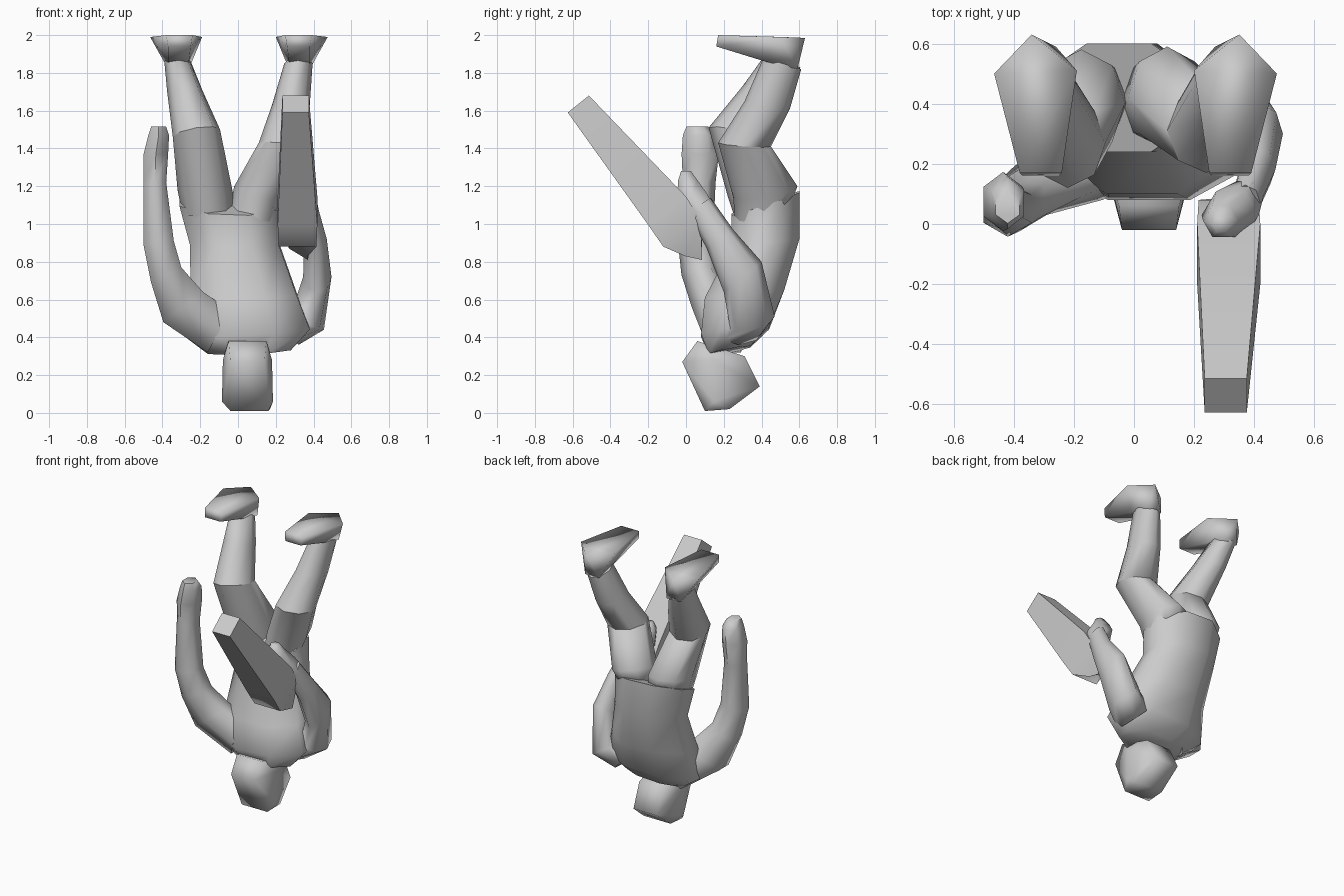
import bpy, bmesh
from math import sin, cos, pi, radians


def finish(name, bm, angle):
    bmesh.ops.recalc_face_normals(bm, faces=bm.faces[:])
    me = bpy.data.meshes.new(name)
    bm.to_mesh(me)
    bm.free()
    ob = bpy.data.objects.new(name, me)
    bpy.context.collection.objects.link(ob)
    bpy.ops.object.select_all(action='DESELECT')
    ob.select_set(True)
    bpy.context.view_layer.objects.active = ob
    bpy.ops.object.shade_smooth_by_angle(angle=radians(angle))
    return ob


def loft(name, rings, n=8, flat=False):
    """ring = x, y, z, half width, half depth, z rise along depth, z rise along width
    flat turns the section half a step so its sides face the axes"""
    bm = bmesh.new()
    loops = []
    ph, k = (pi / n, 1 / cos(pi / n)) if flat else (0, 1)
    for x, y, z, rx, ry, rz, kx in rings:
        loop = []
        for i in range(n):
            a = 2 * pi * i / n + ph
            c, s = k * cos(a), k * sin(a)
            loop.append(bm.verts.new((x + rx * c, y + ry * s, z + rz * s + kx * c)))
        loops.append(loop)
    for a, b in zip(loops, loops[1:]):
        for i in range(n):
            j = (i + 1) % n
            bm.faces.new((a[i], a[j], b[j], b[i]))
    bm.faces.new(loops[0])
    bm.faces.new(loops[-1])
    return finish(name, bm, 70)


def hull(name, pts):
    bm = bmesh.new()
    for p in pts:
        bm.verts.new(p)
    r = bmesh.ops.convex_hull(bm, input=bm.verts[:])
    junk = [v for v in set(r['geom_interior'] + r['geom_unused'])
            if isinstance(v, bmesh.types.BMVert)]
    if junk:
        bmesh.ops.delete(bm, geom=junk, context='VERTS')
    return finish(name, bm, 100)


# torso, upside down: shoulders low, pelvis high
loft("torso", [
    (0.06, 0.23, 0.33, 0.22, 0.11, 0.02, 0.01),
    (0.05, 0.26, 0.43, 0.33, 0.18, 0.02, 0.02),
    (0.03, 0.31, 0.63, 0.28, 0.21, 0.02, 0.00),
    (-0.02, 0.42, 0.90, 0.235, 0.18, 0.02, 0.00),
    (-0.05, 0.42, 1.11, 0.26, 0.18, 0.06, -0.01)], flat=True)

# head: side profile points with their left and right extents
profile = [(-0.02, 0.27, -0.04, 0.14), (0.10, 0.01, -0.04, 0.16),
           (0.23, 0.02, -0.04, 0.17), (0.39, 0.14, -0.04, 0.14),
           (0.31, 0.30, -0.04, 0.15), (0.06, 0.38, -0.05, 0.15),
           (0.15, 0.06, -0.085, 0.185), (0.15, 0.28, -0.08, 0.18)]
hull("head", [(x, y, z) for y, z, a, b in profile for x in (a, b)])

# legs
loft("left_thigh", [
    (-0.16, 0.41, 1.08, 0.14, 0.15, 0.05, 0.0),
    (-0.175, 0.40, 1.18, 0.145, 0.18, 0.03, 0.0),
    (-0.22, 0.27, 1.48, 0.125, 0.15, -0.03, 0.02)])
loft("left_shin", [
    (-0.22, 0.27, 1.48, 0.125, 0.15, -0.03, 0.02),
    (-0.28, 0.42, 1.70, 0.095, 0.12, -0.03, 0.0),
    (-0.32, 0.51, 1.86, 0.07, 0.095, -0.03, 0.0)])
loft("right_thigh", [
    (0.08, 0.41, 1.07, 0.12, 0.15, 0.05, -0.03),
    (0.11, 0.42, 1.17, 0.13, 0.17, 0.03, -0.03),
    (0.24, 0.31, 1.42, 0.13, 0.14, -0.01, -0.01)])
loft("right_shin", [
    (0.24, 0.31, 1.42, 0.13, 0.14, -0.01, -0.01),
    (0.28, 0.43, 1.63, 0.10, 0.12, -0.02, 0.0),
    (0.32, 0.51, 1.85, 0.075, 0.10, -0.03, 0.0)])

# feet with flat soles on top
for name, cx, s in (("left_foot", -0.33, -1), ("right_foot", 0.34, 1)):
    sole = [(0.01, 0.63, 1.985), (0.135, 0.50, 1.99), (-0.14, 0.51, 1.99),
            (0.05, 0.17, 2.0), (-0.09, 0.17, 2.0)]
    lower = [(0.04, 0.16, 1.94), (-0.08, 0.16, 1.94), (0.04, 0.42, 1.86),
             (-0.07, 0.42, 1.86), (0.04, 0.59, 1.82), (-0.07, 0.59, 1.82)]
    hull(name, [(cx + s * x, y, z) for x, y, z in sole + lower])

# hanging arm
loft("left_arm", [
    (-0.10, 0.22, 0.43, 0.06, 0.12, 0.0, 0.11),
    (-0.29, 0.14, 0.56, 0.105, 0.095, 0.0, 0.08),
    (-0.38, 0.08, 0.73, 0.08, 0.09, 0.0, 0.04),
    (-0.42, 0.05, 0.90, 0.08, 0.08, 0.0, 0.01),
    (-0.44, 0.07, 1.22, 0.06, 0.075, 0.0, 0.0),
    (-0.435, 0.075, 1.37, 0.065, 0.085, 0.0, 0.0),
    (-0.42, 0.07, 1.47, 0.055, 0.075, 0.0, 0.0),
    (-0.42, 0.06, 1.515, 0.04, 0.05, 0.0, 0.0)], 6, True)

# bent arm reaching forward to the club
loft("right_arm", [
    (0.24, 0.28, 0.44, 0.08, 0.13, 0.0, -0.08),
    (0.37, 0.35, 0.49, 0.085, 0.12, 0.02, -0.05),
    (0.42, 0.30, 0.72, 0.075, 0.10, 0.08, 0.0),
    (0.41, 0.18, 0.92, 0.06, 0.07, 0.05, 0.0),
    (0.37, 0.07, 1.10, 0.05, 0.06, 0.04, 0.0)])
loft("right_hand", [
    (0.37, 0.09, 1.06, 0.06, 0.06, 0.05, 0.0),
    (0.32, 0.03, 1.14, 0.095, 0.09, 0.03, 0.0),
    (0.29, 0.01, 1.23, 0.06, 0.06, 0.0, 0.0),
    (0.29, 0.0, 1.28, 0.03, 0.03, 0.0, 0.0)], 6)

# club: squared, tapered, slanting forward and up
loft("club", [
    (0.32, 0.04, 0.85, 0.05, 0.045, -0.01, -0.03),
    (0.315, -0.02, 0.95, 0.10, 0.10, 0.07, 0.0),
    (0.315, -0.10, 1.07, 0.105, 0.10, 0.075, 0.0),
    (0.305, -0.57, 1.635, 0.07, 0.056, 0.045, 0.0)], 4, True)
